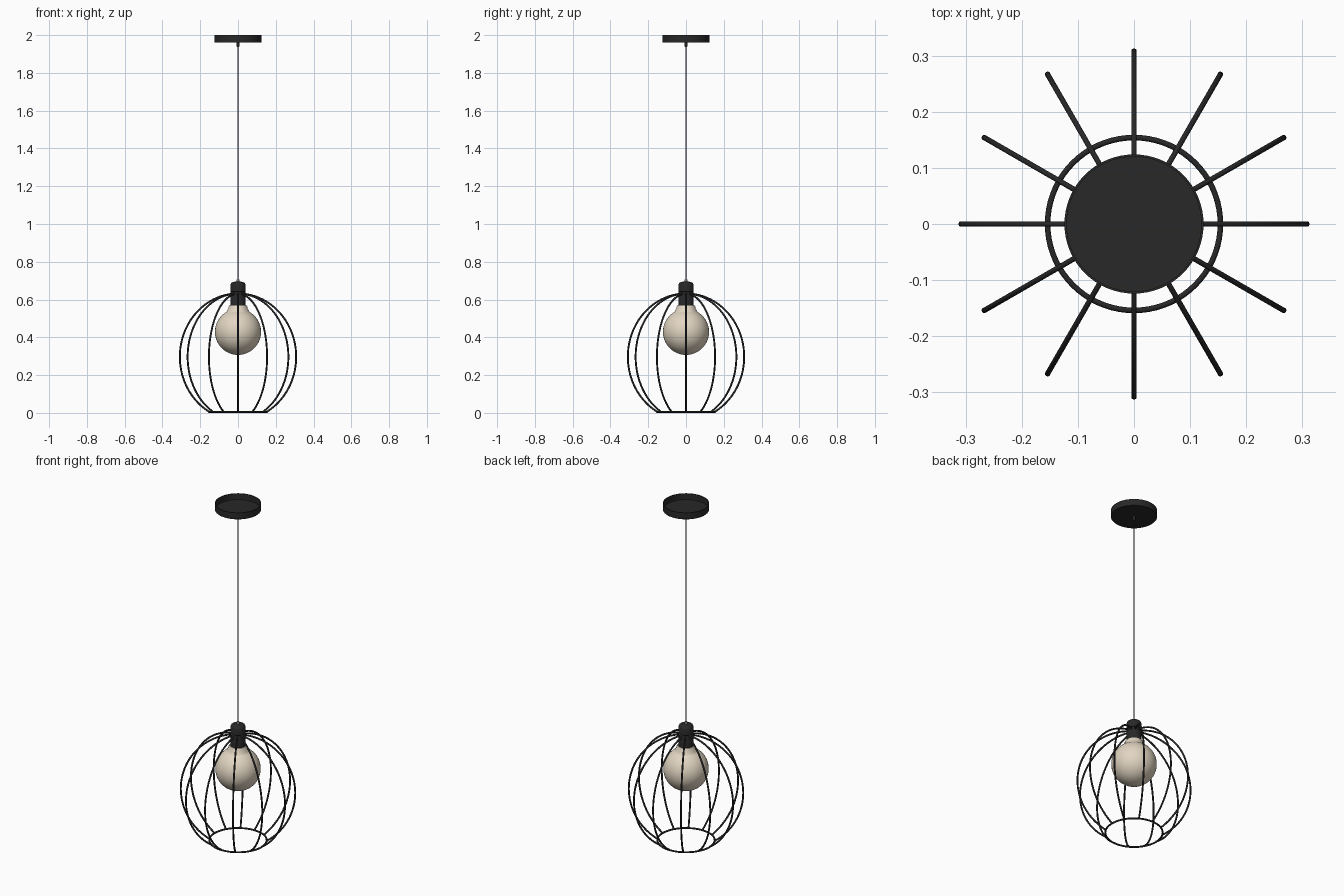
import bpy, math

if "Cube" in bpy.data.objects:
    bpy.data.objects.remove(bpy.data.objects["Cube"])

def material(name, rgb):
    m = bpy.data.materials.new(name)
    m.diffuse_color = (*rgb, 1)
    m.use_nodes = True
    m.node_tree.nodes["Principled BSDF"].inputs["Base Color"].default_value = m.diffuse_color
    return m

BLACK = material("matte_black", (0.021, 0.021, 0.021))
GLASS = material("cream_glass", (0.76, 0.67, 0.54))
GREY = material("grey_grip", (0.2, 0.2, 0.2))

def add_mesh(name, verts, faces, mat, angle=40):
    me = bpy.data.meshes.new(name)
    me.from_pydata(verts, [], faces)
    me.materials.append(mat)
    ob = bpy.data.objects.new(name, me)
    bpy.context.collection.objects.link(ob)
    bpy.ops.object.select_all(action='DESELECT')
    ob.select_set(True)
    bpy.context.view_layer.objects.active = ob
    bpy.ops.object.mode_set(mode='EDIT')
    bpy.ops.mesh.select_all(action='SELECT')
    bpy.ops.mesh.remove_doubles(threshold=1e-5)
    bpy.ops.mesh.normals_make_consistent(inside=False)
    bpy.ops.object.mode_set(mode='OBJECT')
    bpy.ops.object.shade_smooth_by_angle(angle=math.radians(angle))
    return ob

def lathe(name, profile, mat, n=48):
    """Revolve (radius, z) points around the z axis."""
    verts = [(r * math.cos(2 * math.pi * i / n), r * math.sin(2 * math.pi * i / n), z)
             for r, z in profile for i in range(n)]
    faces = [(k * n + i, k * n + (i + 1) % n, (k + 1) * n + (i + 1) % n, (k + 1) * n + i)
             for k in range(len(profile) - 1) for i in range(n)]
    return add_mesh(name, verts, faces, mat)

# Ceiling canopy: shallow cup open towards the ceiling
lathe("ceiling_canopy", [(0, 1.96), (0.122, 1.96), (0.124, 1.962), (0.124, 2.0),
                         (0.120, 2.0), (0.120, 1.964), (0, 1.964)], BLACK, 64)
# Cord and its grips
lathe("canopy_cord_grip", [(0, 1.961), (0.009, 1.961), (0.009, 1.946),
                           (0.006, 1.938), (0, 1.938)], BLACK, 24)
lathe("cord", [(0, 1.95), (0.0035, 1.95), (0.0035, 0.69), (0, 0.69)], BLACK, 16)
lathe("socket_cord_grip", [(0, 0.706), (0.007, 0.706), (0.009, 0.702),
                           (0.009, 0.69), (0, 0.69)], GREY, 24)
# Lamp socket: domed cap above a straight body
lathe("socket_cap", [(0, 0.695), (0.025, 0.694), (0.036, 0.688), (0.041, 0.677),
                     (0.041, 0.642), (0.038, 0.639), (0, 0.639)], BLACK)
lathe("socket_body", [(0, 0.640), (0.038, 0.640), (0.041, 0.636), (0.041, 0.567),
                      (0.039, 0.565), (0, 0.565)], BLACK)

# Globe bulb with a stepped neck
R, CZ = 0.122, 0.429
globe = [(0, 0.568), (0.046, 0.568), (0.050, 0.562), (0.051, 0.552), (0.056, 0.546), (0.058, 0.538)]
for i in range(25):
    t = math.radians(31 + (180 - 31) * i / 24)
    globe.append((R * math.sin(t) if i < 24 else 0, CZ + R * math.cos(t)))
lathe("globe_bulb", globe, GLASS, 64)

# Cage ribs: elliptical arcs swept with a round section
A, B, C, W = 0.308, 0.335, 0.297, 0.005
STEPS, SIDES, RIBS = 44, 10, 12
for k in range(RIBS):
    a = 2 * math.pi * k / RIBS
    verts, faces = [], []
    for i in range(STEPS + 1):
        t = math.radians(2 + 148 * i / STEPS)
        r, z = A * math.sin(t), C + B * math.cos(t)
        nr, nz = math.sin(t) / A, math.cos(t) / B
        d = math.hypot(nr, nz)
        for j in range(SIDES):
            s = 2 * math.pi * j / SIDES
            rr, side = r + W * math.cos(s) * nr / d, W * math.sin(s)
            verts.append((rr * math.cos(a) - side * math.sin(a),
                          rr * math.sin(a) + side * math.cos(a),
                          max(0, z + W * math.cos(s) * nz / d)))
    for i in range(STEPS):
        for j in range(SIDES):
            j2 = (j + 1) % SIDES
            faces.append((i * SIDES + j, i * SIDES + j2,
                          (i + 1) * SIDES + j2, (i + 1) * SIDES + j))
    faces += [tuple(range(SIDES)), tuple(range(STEPS * SIDES, (STEPS + 1) * SIDES))]
    add_mesh(f"cage_rib_{k + 1}", verts, faces, BLACK)

# Bottom ring of the cage
ring = [(0.154 + W * math.cos(2 * math.pi * j / 12), 0.005 + W * math.sin(2 * math.pi * j / 12))
        for j in range(13)]
lathe("cage_bottom_ring", ring, BLACK, 72)
